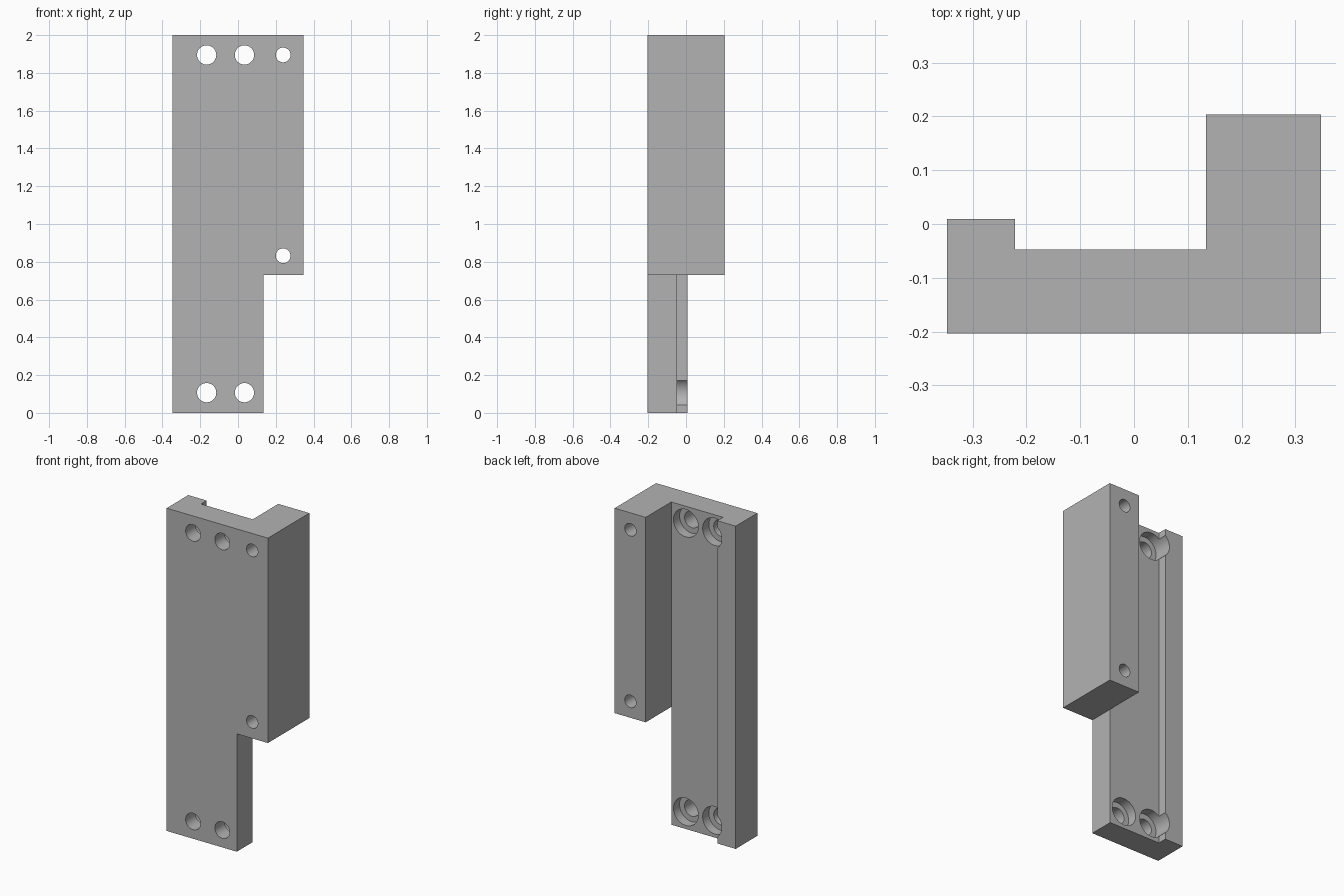
import bpy
import bmesh
from math import radians

if "Cube" in bpy.data.objects:
    bpy.data.objects.remove(bpy.data.objects["Cube"], do_unlink=True)

# Overall sizes
W, D, H = 0.347, 0.203, 2.0          # half width, half depth, height
FLOOR, LIP = -0.047, 0.009           # channel floor and low rail, in y
RAIL_X, BLOCK_X, BLOCK_Z = -0.221, 0.134, 0.73

grey = bpy.data.materials.new("plain grey")
grey.use_nodes = True
grey.diffuse_color = (0.45, 0.45, 0.45, 1)
grey.node_tree.nodes["Principled BSDF"].inputs["Base Color"].default_value = (0.45, 0.45, 0.45, 1)

# Stepped channel profile, extruded to full height
profile = [(-W, -D), (W, -D), (W, D), (BLOCK_X, D), (BLOCK_X, FLOOR),
           (RAIL_X, FLOOR), (RAIL_X, LIP), (-W, LIP)]
bm = bmesh.new()
base = bm.faces.new([bm.verts.new((x, y, 0)) for x, y in profile])
top = bmesh.ops.extrude_face_region(bm, geom=[base])["geom"]
bmesh.ops.translate(bm, vec=(0, 0, H),
                    verts=[v for v in top if isinstance(v, bmesh.types.BMVert)])
bmesh.ops.recalc_face_normals(bm, faces=bm.faces)
mesh = bpy.data.meshes.new("mounting_bracket")
bm.to_mesh(mesh)
bm.free()
bracket = bpy.data.objects.new("mounting_bracket", mesh)
bpy.context.collection.objects.link(bracket)
mesh.materials.append(grey)


def cut(cutter):
    """Subtract the cutter from the bracket, then discard it."""
    cutter.hide_render = True
    cutter.data.materials.append(grey)
    mod = bracket.modifiers.new("cut", 'BOOLEAN')
    mod.operation = 'DIFFERENCE'
    mod.solver = 'EXACT'
    mod.object = cutter
    bpy.ops.object.select_all(action='DESELECT')
    bracket.select_set(True)
    bpy.context.view_layer.objects.active = bracket
    bpy.ops.object.modifier_apply(modifier=mod.name)
    bpy.data.objects.remove(cutter, do_unlink=True)


def drill(x, z, radius, y0, y1):
    """Bore a round hole along y."""
    bpy.ops.mesh.primitive_cylinder_add(
        vertices=48, radius=radius, depth=y1 - y0,
        location=(x, (y0 + y1) / 2, z), rotation=(radians(90), 0, 0))
    cut(bpy.context.object)


# Remove the tall block below its lower end
bpy.ops.mesh.primitive_cube_add(size=1, location=(BLOCK_X + 0.5, 0, BLOCK_Z - 0.5))
bpy.context.object.scale.y = 2
cut(bpy.context.object)

# Counterbored holes at the ends of the channel
for x in (-0.166, 0.034):
    for z in (0.107, 1.895):
        drill(x, z, 0.085, FLOOR - 0.06, D + 0.1)
        drill(x, z, 0.051, -D - 0.1, FLOOR)

# Plain holes through the tall block
for z in (0.832, 1.895):
    drill(0.239, z, 0.039, -D - 0.1, D + 0.1)

# Smooth the hole walls, keep the edges crisp
bpy.ops.object.select_all(action='DESELECT')
bracket.select_set(True)
bpy.context.view_layer.objects.active = bracket
bpy.ops.object.shade_smooth_by_angle(angle=radians(30))
